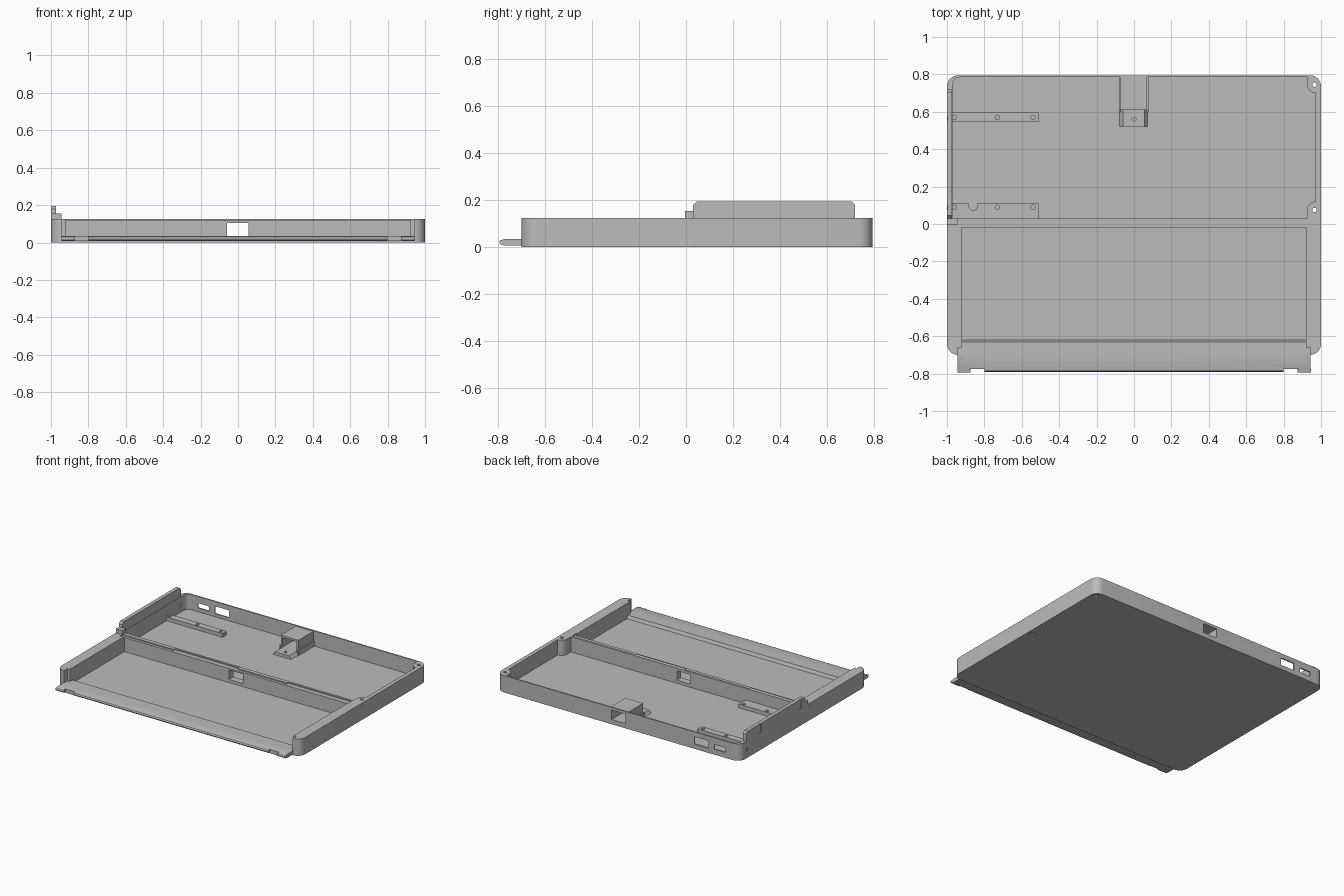
import bpy, bmesh, math
from mathutils import Vector

if "Cube" in bpy.data.objects:
    bpy.data.objects.remove(bpy.data.objects["Cube"])

grey = bpy.data.materials.new("plain grey")
grey.diffuse_color = (0.5, 0.5, 0.5, 1)
grey.use_nodes = True
grey.node_tree.nodes["Principled BSDF"].inputs["Base Color"].default_value = grey.diffuse_color


def prism(name, pts, lo, hi, axis="z"):
    """Extrude a 2D outline; axis z uses (x, y), axis x uses (y, z)."""
    bm = bmesh.new()
    put = (lambda p, t: Vector((p[0], p[1], t))) if axis == "z" else (lambda p, t: Vector((t, p[0], p[1])))
    face = bm.faces.new([bm.verts.new(put(p, lo)) for p in pts])
    r = bmesh.ops.extrude_face_region(bm, geom=[face])
    verts = [v for v in r["geom"] if isinstance(v, bmesh.types.BMVert)]
    bmesh.ops.translate(bm, verts=verts, vec=put((0, 0), hi - lo))
    bmesh.ops.recalc_face_normals(bm, faces=bm.faces)
    me = bpy.data.meshes.new(name)
    bm.to_mesh(me)
    bm.free()
    me.materials.append(grey)
    ob = bpy.data.objects.new(name, me)
    bpy.context.collection.objects.link(ob)
    return ob


def box(name, x0, x1, y0, y1, z0, z1):
    return prism(name, [(x0, y0), (x1, y0), (x1, y1), (x0, y1)], z0, z1)


def arc(cx, cy, r, a0, a1, n=8):
    return [(cx + r * math.cos(math.radians(a0 + (a1 - a0) * i / n)),
             cy + r * math.sin(math.radians(a0 + (a1 - a0) * i / n))) for i in range(n + 1)]


def rounded(x0, x1, y0, y1, r):
    return (arc(x0 + r, y0 + r, r, 180, 270) + arc(x1 - r, y0 + r, r, 270, 360)
            + arc(x1 - r, y1 - r, r, 0, 90) + arc(x0 + r, y1 - r, r, 90, 180))


def hole(x, y, r, z0, z1):
    return prism("cutter", arc(x, y, r, 0, 337.5, 15), z0, z1)


def cut(ob, cutters):
    for c in cutters:
        m = ob.modifiers.new("cut", "BOOLEAN")
        m.operation, m.solver, m.object = "DIFFERENCE", "EXACT", c
        bpy.context.view_layer.objects.active = ob
        bpy.ops.object.modifier_apply(modifier=m.name)
        bpy.data.objects.remove(c)


def smooth(ob):
    bpy.ops.object.select_all(action="DESELECT")
    ob.select_set(True)
    bpy.context.view_layer.objects.active = ob
    bpy.ops.object.shade_smooth_by_angle(angle=math.radians(30))


TOP, FLOOR, SILL = 0.125, 0.012, 0.035

# Tray with two pockets, screw posts and port openings
tray = prism("tray", rounded(-1, 1, -0.70, 0.795, 0.06), 0.0, TOP)
rear_pocket = (arc(-0.93, 0.745, 0.04, 180, 90, 6)
               + [(0.925, 0.785)] + arc(0.97, 0.745, 0.045, 180, 270, 6)
               + arc(0.97, 0.075, 0.045, 90, 180, 6) + [(0.925, 0.03), (-0.97, 0.03)])
front_profile = [(-0.02, FLOOR), (-0.62, FLOOR), (-0.63, SILL), (-1, SILL), (-1, 1), (-0.02, 1)]
cutters = [prism("cutter", rear_pocket, FLOOR, 1),
           prism("cutter", front_profile, -0.92, 0.92, "x"),
           box("cutter", -0.94, 0.94, -1, -0.66, SILL, 1),
           box("cutter", -0.06, 0.055, -0.1, 0.1, SILL, 0.105),      # cable notch in divider
           box("cutter", -0.06, 0.055, 0.75, 0.9, SILL, 0.105),      # rear centre port
           box("cutter", -0.74, -0.625, 0.75, 0.9, 0.035, 0.09),     # rear large port
           box("cutter", -0.88, -0.79, 0.75, 0.9, 0.04, 0.075),      # rear small port
           box("cutter", -1.1, -0.95, 0.705, 0.72, 0.05, 0.075),     # side pinhole
           box("cutter", -0.95, 0.925, -0.03, 0.0, 0.117, 1)]        # step on divider top
for x0, x1 in ((-0.53, 0.0), (0.4, 0.925)):
    cutters.append(box("cutter", x0, x1, -0.03, 0.015, 0.117, 1))
for y in (0.745, 0.075):
    cutters += [hole(0.965, y, 0.012, -1, 1), hole(0.965, y, 0.018, -1, 0.01)]
cut(tray, cutters)
smooth(tray)

# Hinge lip along the open front edge
lip_profile = [(-0.66, 0.007), (-0.775, 0.007), (-0.785, 0.012), (-0.79, 0.02),
               (-0.785, 0.03), (-0.775, SILL), (-0.66, SILL)]
lip = prism("front_lip", lip_profile, -0.943, 0.943, "x")
cutters = [box("cutter", x0, x1, -0.70, -0.672, 0.022, 1)
           for x0, x1 in ((-0.9, -0.78), (-0.06, 0.06), (0.78, 0.9))]
for s in (-1, 1):
    a, b = sorted((s * 0.88, s * 0.80))
    cutters.append(box("cutter", a, b, -1, -0.775, -1, 1))
cut(lip, cutters)
smooth(lip)
for s, side in ((-1, "left"), (1, "right")):
    pin = prism(side + "_hinge_pin", arc(-0.785, 0.021, 0.01, 0, 330, 11),
                *sorted((s * 0.875, s * 0.945)), "x")
    smooth(pin)

# Raised rail on the left wall
rail_profile = [(0.03, TOP - 0.01), (0.72, TOP - 0.01), (0.72, 0.18), (0.705, 0.195),
                (0.045, 0.195), (0.03, 0.18)]
rail = prism("side_rail", rail_profile, -1, -0.972, "x")
cut(rail, [box("cutter", -1.1, -0.996, y, y + 0.025, TOP, 1) for y in (0.075, 0.55)])
box("rail_stop", -1, -0.945, -0.005, 0.032, TOP - 0.01, 0.155)

# Mounting bars with screw holes
for name, y0, y1, hy in (("rear_mount_bar", 0.545, 0.595, 0.57), ("middle_mount_bar", 0.028, 0.11, 0.09)):
    bar = box(name, -0.975, -0.51, y0, y1, FLOOR - 0.004, 0.04)
    cutters = [hole(x, hy, 0.012, 0.015, 1) for x in (-0.96, -0.73, -0.54)]
    if y0 < 0.1:
        cutters.append(prism("cutter", arc(-0.86, 0.095, 0.022, 180, 360) + [(-0.838, 0.2), (-0.882, 0.2)], -1, 1))
    cut(bar, cutters)
    smooth(bar)

# Port housing tunnel with a sloped front tongue
housing = box("port_housing", -0.075, 0.07, 0.61, 0.79, FLOOR - 0.004, 0.12)
cut(housing, [box("cutter", -0.06, 0.055, 0.5, 0.9, SILL, 0.105)])
tongue = prism("housing_tongue", [(0.52, 0.008), (0.615, 0.008), (0.615, SILL), (0.52, SILL)],
               -0.08, 0.075, "x")
for v in tongue.data.vertices:
    if v.co.z > 0.02:
        v.co.x = -0.06 if v.co.x < 0 else 0.055
cut(tongue, [hole(0, 0.56, 0.01, 0.015, 1)])
for s, x in (("left", -0.08), ("right", 0.07)):
    box(s + "_housing_flange", x, x + 0.008, 0.60, 0.79, FLOOR - 0.004, 0.05)
